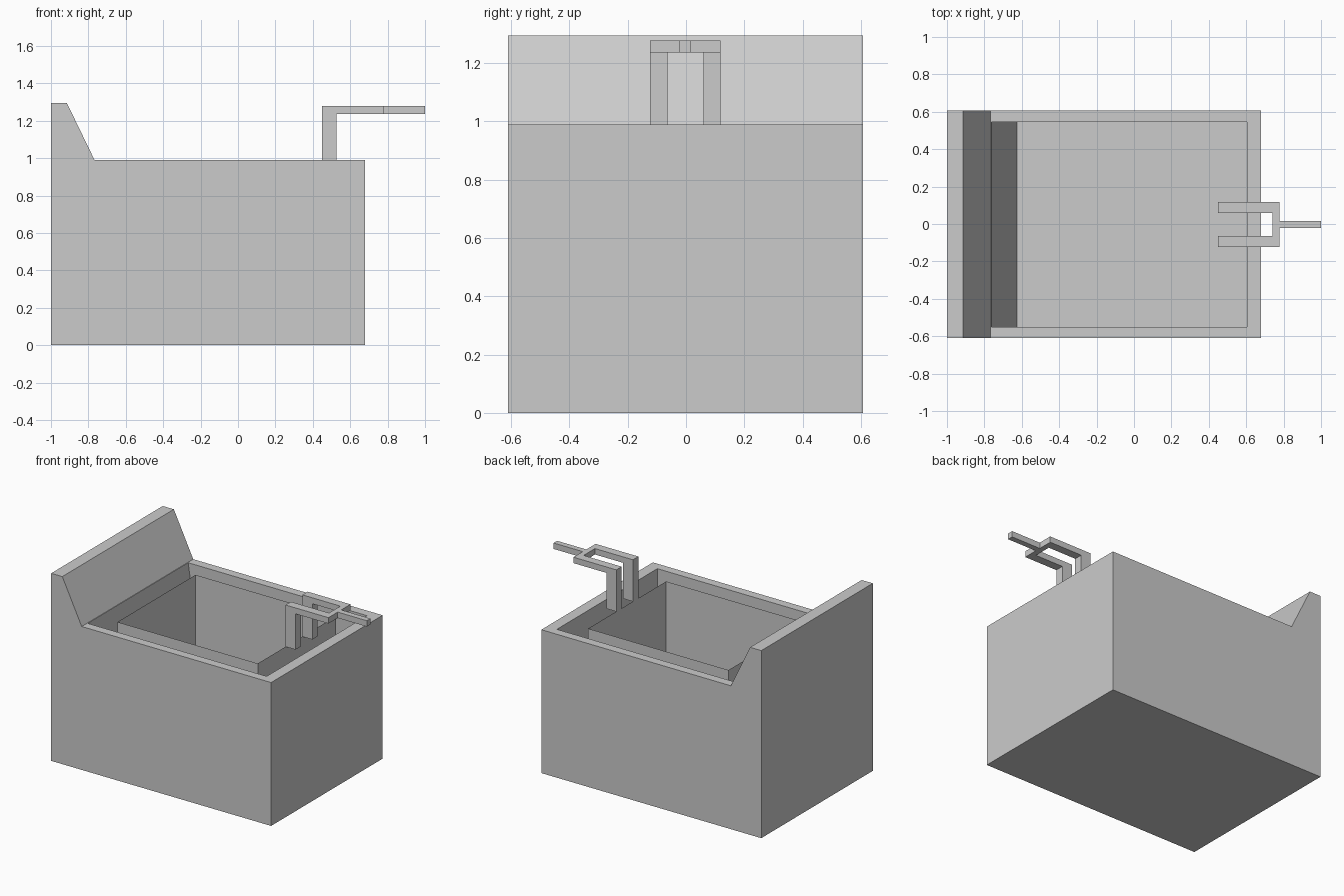
import bpy, bmesh

if "Cube" in bpy.data.objects:
    bpy.data.objects.remove(bpy.data.objects["Cube"])

RIM, FLOOR = 0.99, 0.08


def finish(name, bm):
    mesh = bpy.data.meshes.new(name)
    bm.to_mesh(mesh)
    bm.free()
    ob = bpy.data.objects.new(name, mesh)
    bpy.context.collection.objects.link(ob)
    return ob


def extrude(name, outline, axis, lo, hi, caps=True):
    """Extrude a 2D outline along y (outline is x,z) or z (outline is x,y)."""
    bm = bmesh.new()
    def put(a, b, t):
        return bm.verts.new((a, t, b) if axis == 'y' else (a, b, t))
    p = [put(a, b, lo) for a, b in outline]
    q = [put(a, b, hi) for a, b in outline]
    n = len(outline)
    for i in range(n):
        j = (i + 1) % n
        bm.faces.new((p[i], p[j], q[j], q[i]))
    if caps:
        bm.faces.new(p[::-1])
        bm.faces.new(q)
    bmesh.ops.recalc_face_normals(bm, faces=bm.faces)
    return finish(name, bm)


# Outer tub with raised, sloping back
tub = extrude("tub_body", [(-1, 0), (0.68, 0), (0.68, RIM), (-0.767, RIM),
                           (-0.915, 1.295), (-1, 1.295)], 'y', -0.61, 0.607)

# Deep hollow with a steep inner back wall
cutter = extrude("hollow_cutter", [(-0.625, FLOOR), (0.604, FLOOR), (0.604, 1.09),
                                   (-0.778, 1.09), (-0.763, RIM)], 'y', -0.55, 0.546)
cutter.hide_render = True
mod = tub.modifiers.new("hollow", 'BOOLEAN')
mod.object, mod.operation, mod.solver = cutter, 'DIFFERENCE', 'EXACT'
bpy.context.view_layer.objects.active = tub
bpy.ops.object.modifier_apply(modifier=mod.name)
bpy.data.objects.remove(cutter)

# Thin-walled inner basin standing on the floor
extrude("inner_basin", [(-0.622, -0.427), (0.45, -0.427), (0.45, 0.425), (-0.622, 0.425)],
        'z', FLOOR, RIM, caps=False)

# Faucet: two upright legs, forked arms joined into one spout
for side, y0, y1 in (("front", -0.123, -0.064), ("back", 0.06, 0.118)):
    extrude(f"faucet_leg_{side}", [(0.45, RIM), (0.526, RIM), (0.526, 1.237), (0.74, 1.237),
                                   (0.74, 1.278), (0.45, 1.278)], 'y', y0, y1)
extrude("faucet_spout", [(0.74, -0.123), (0.777, -0.123), (0.777, -0.022), (1.0, -0.022),
                         (1.0, 0.017), (0.777, 0.017), (0.777, 0.118), (0.74, 0.118)],
        'z', 1.237, 1.278)
